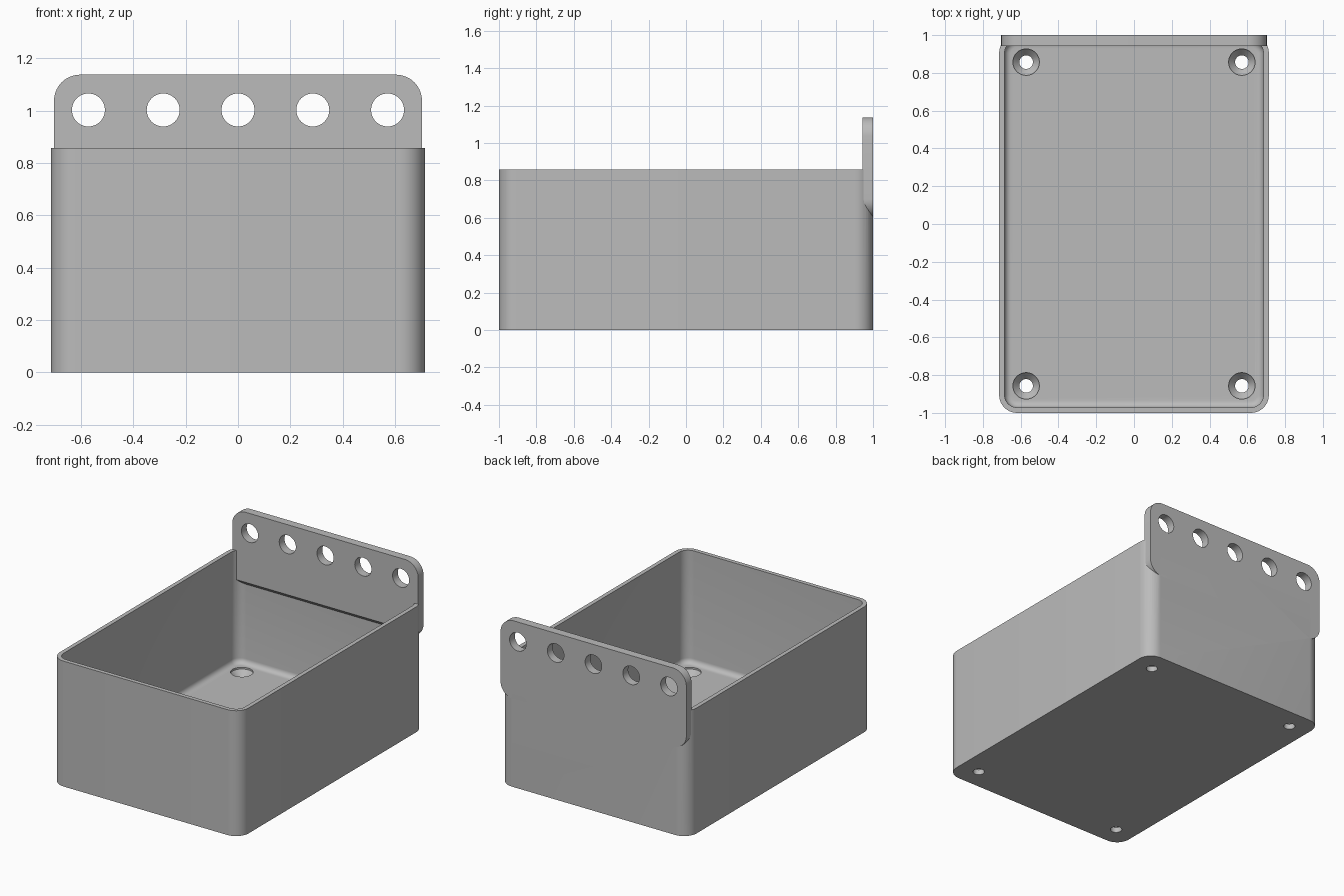
import bpy, bmesh
from math import sin, cos, pi
from mathutils import Matrix, Vector

if "Cube" in bpy.data.objects:
    bpy.data.objects.remove(bpy.data.objects["Cube"])

grey = bpy.data.materials.new("plain grey")
grey.use_nodes = True
COLOUR = (0.5, 0.5, 0.5, 1)
grey.diffuse_color = COLOUR
grey.node_tree.nodes["Principled BSDF"].inputs["Base Color"].default_value = COLOUR


def rounded_rect(hx, hy, r, steps=10):
    """Outline of a rectangle with round corners, counter-clockwise."""
    points = []
    for quarter, (sx, sy) in enumerate([(1, 1), (-1, 1), (-1, -1), (1, -1)]):
        for i in range(steps + 1):
            a = (quarter + i / steps) * pi / 2
            points.append((sx * (hx - r) + r * cos(a), sy * (hy - r) + r * sin(a)))
    return points


def circle(r, n=40):
    return [(r * cos(2 * pi * i / n), r * sin(2 * pi * i / n)) for i in range(n)]


def loft(bm, sections, matrix=Matrix()):
    """Closed solid through (outline, height) sections."""
    rings = [[bm.verts.new(matrix @ Vector((x, y, z))) for x, y in outline]
             for outline, z in sections]
    bm.faces.new(rings[0][::-1])
    bm.faces.new(rings[-1])
    for low, high in zip(rings, rings[1:]):
        for i in range(len(low)):
            j = (i + 1) % len(low)
            bm.faces.new((low[i], low[j], high[j], high[i]))


def make_object(name, bm, helper=False):
    bmesh.ops.recalc_face_normals(bm, faces=bm.faces)
    mesh = bpy.data.meshes.new(name)
    bm.to_mesh(mesh)
    bm.free()
    mesh.materials.append(grey)
    ob = bpy.data.objects.new(name, mesh)
    bpy.context.collection.objects.link(ob)
    ob.hide_render = helper
    return ob


def combine(target, other, operation):
    """Apply a boolean, then drop the helper."""
    mod = target.modifiers.new(operation, "BOOLEAN")
    mod.object, mod.operation, mod.solver = other, operation, "EXACT"
    bpy.context.view_layer.objects.active = target
    bpy.ops.object.modifier_apply(modifier=mod.name)
    bpy.data.objects.remove(other)


HX, HY, HEIGHT, RADIUS = 0.714, 1.0, 0.857, 0.095
WALL, FLOOR, FILLET = 0.0286, 0.086, 0.035

# Outer shell
bm = bmesh.new()
loft(bm, [(rounded_rect(HX, HY, RADIUS), 0), (rounded_rect(HX, HY, RADIUS), HEIGHT)])
tray = make_object("tray", bm)

# Cavity with a filleted floor
bm = bmesh.new()
sections = []
for i in range(7):
    a = i / 6 * pi / 2
    inset = WALL + FILLET * (1 - sin(a))
    sections.append((rounded_rect(HX - inset, HY - inset, RADIUS - inset),
                     FLOOR + FILLET * (1 - cos(a))))
sections.append((sections[-1][0], HEIGHT + 0.1))
loft(bm, sections)
combine(tray, make_object("cavity_cutter", bm, True), "DIFFERENCE")

# Hanging plate, its lower edge sloping down towards the back
LOW, TOP, THICK = 0.6, 1.137, 0.057
bm = bmesh.new()
outline = rounded_rect(0.703, (TOP - LOW) / 2, 0.1)
upright = Matrix.Translation((0, HY, (TOP + LOW) / 2)) @ Matrix.Rotation(pi / 2, 4, "X")
loft(bm, [(outline, 0), (outline, THICK)], upright)
cut = bmesh.ops.bisect_plane(bm, geom=bm.verts[:] + bm.edges[:] + bm.faces[:],
                             plane_co=(0, HY, LOW + 0.001), plane_no=(0, -1, -1),
                             clear_outer=True)
bmesh.ops.holes_fill(bm, edges=[e for e in bm.edges if e.is_boundary])
combine(tray, make_object("hanging_plate", bm), "UNION")

# Row of round holes in the plate, and countersunk screw holes in the floor
bm = bmesh.new()
for i in range(-2, 3):
    place = Matrix.Translation((i * 0.2857, HY + 0.1, 1.002)) @ Matrix.Rotation(pi / 2, 4, "X")
    loft(bm, [(circle(0.063), 0), (circle(0.063), 0.3)], place)
for sx in (-1, 1):
    for sy in (-1, 1):
        loft(bm, [(circle(0.036), -0.1), (circle(0.036), FLOOR - 0.05),
                  (circle(0.07), FLOOR - 0.012), (circle(0.07), FLOOR + 0.05)],
             Matrix.Translation((sx * 0.571, sy * 0.857, 0)))
combine(tray, make_object("hole_cutter", bm, True), "DIFFERENCE")

# Smooth rounded corners, crisp edges
bpy.ops.object.select_all(action="DESELECT")
tray.select_set(True)
bpy.context.view_layer.objects.active = tray
bpy.ops.object.shade_smooth_by_angle(angle=pi / 6)
